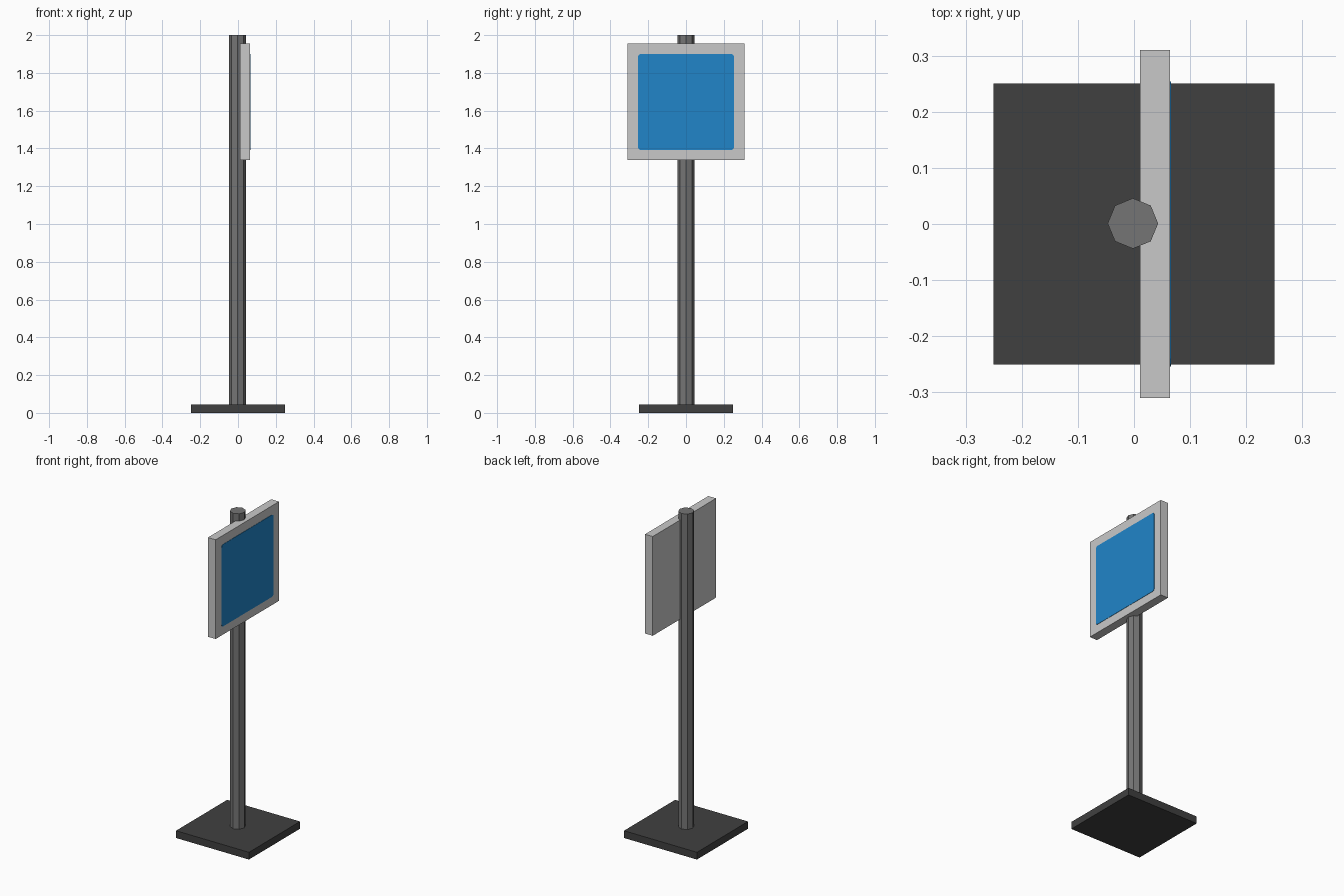
import bpy, bmesh, math
from mathutils import Vector

if "Cube" in bpy.data.objects:
    bpy.data.objects.remove(bpy.data.objects["Cube"])


def material(name, rgb):
    m = bpy.data.materials.new(name)
    m.diffuse_color = (*rgb, 1.0)
    m.use_nodes = True
    m.node_tree.nodes["Principled BSDF"].inputs["Base Color"].default_value = m.diffuse_color
    return m


light_grey = material("light_grey", (0.584, 0.584, 0.584))
blue = material("blue", (0.015, 0.235, 0.584))
mid_grey = material("mid_grey", (0.178, 0.178, 0.178))
dark_grey = material("dark_grey", (0.051, 0.051, 0.051))


def finish(name, bm, mat):
    bmesh.ops.recalc_face_normals(bm, faces=bm.faces)
    mesh = bpy.data.meshes.new(name)
    bm.to_mesh(mesh)
    bm.free()
    mesh.materials.append(mat)
    obj = bpy.data.objects.new(name, mesh)
    bpy.context.collection.objects.link(obj)
    return obj


def box(name, low, high, mat, corner=0.0):
    """Box between two corners; corner rounds the edges running along x."""
    low, high = Vector(low), Vector(high)
    bm = bmesh.new()
    bmesh.ops.create_cube(bm, size=1)
    bmesh.ops.scale(bm, vec=high - low, verts=bm.verts)
    bmesh.ops.translate(bm, vec=(low + high) / 2, verts=bm.verts)
    if corner:
        edges = [e for e in bm.edges
                 if abs(e.verts[0].co.x - e.verts[1].co.x) > 1e-5]
        bmesh.ops.bevel(bm, geom=edges, offset=corner, segments=2,
                        profile=0.5, affect='EDGES')
    return finish(name, bm, mat)


# Square foot plate
box("base_plate", (-0.25, -0.25, 0), (0.25, 0.25, 0.045), dark_grey)

# Eight-sided pole with corners on the axes
bm = bmesh.new()
bmesh.ops.create_circle(bm, cap_ends=True, radius=0.045, segments=8)
bmesh.ops.translate(bm, vec=(-0.002, 0.001, 0.045), verts=bm.verts)
top = bmesh.ops.extrude_face_region(bm, geom=bm.faces[:], use_keep_orig=True)
bmesh.ops.translate(bm, vec=(0, 0, 1.955),
                    verts=[v for v in top["geom"] if isinstance(v, bmesh.types.BMVert)])
finish("pole", bm, mid_grey)

# Sign board and its blue panel facing +x
box("sign_board", (0.011, -0.31, 1.34), (0.064, 0.31, 1.955), light_grey)
box("blue_panel", (0.063, -0.254, 1.392), (0.066, 0.254, 1.9), blue, corner=0.014)
